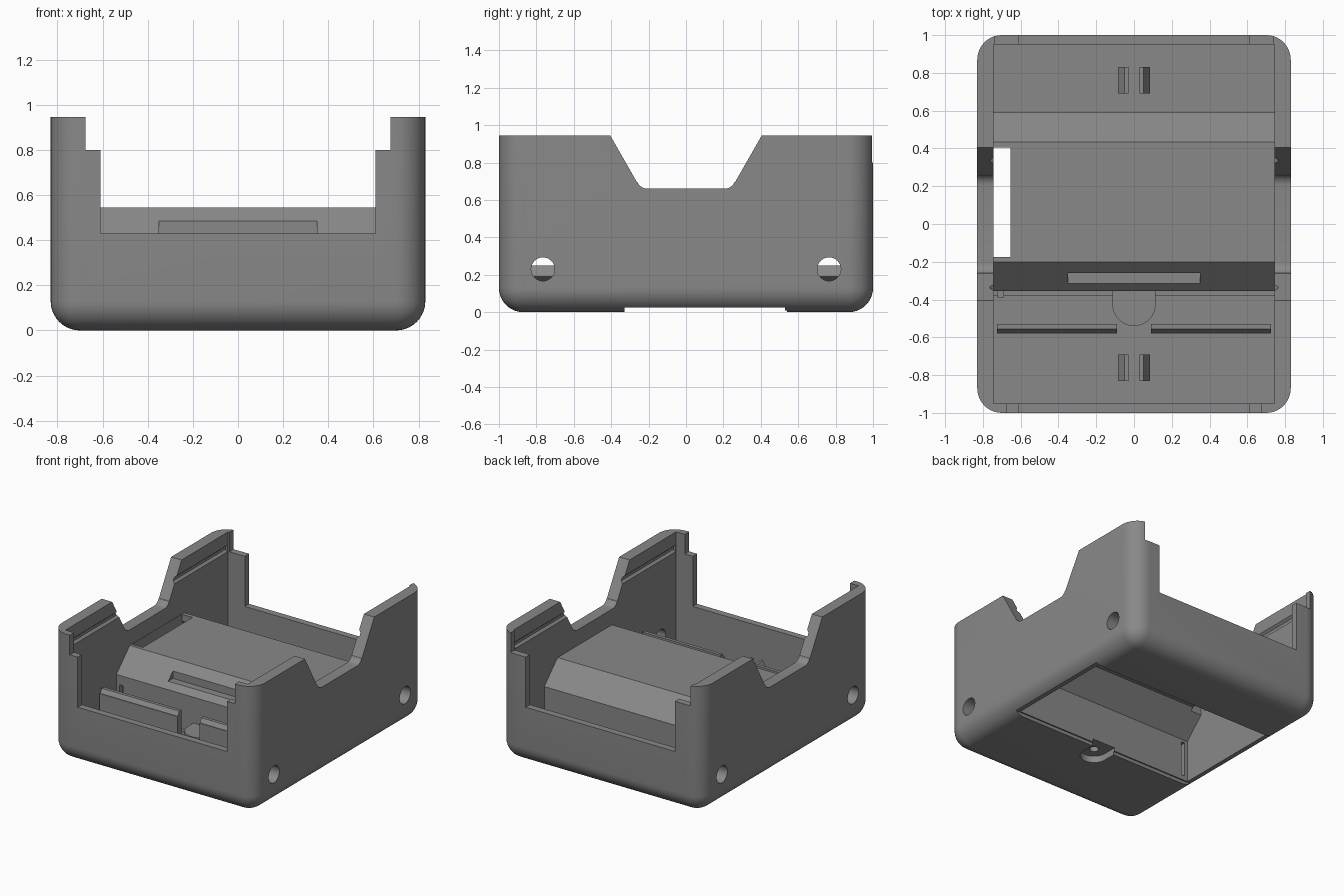
import bpy, bmesh, math

if "Cube" in bpy.data.objects:
    bpy.data.objects.remove(bpy.data.objects["Cube"])

grey = bpy.data.materials.new("mid grey")
grey.diffuse_color = (0.25, 0.25, 0.25, 1)
grey.use_nodes = True
grey.node_tree.nodes["Principled BSDF"].inputs["Base Color"].default_value = grey.diffuse_color


def finish(name, bm):
    bmesh.ops.recalc_face_normals(bm, faces=bm.faces)
    me = bpy.data.meshes.new(name)
    bm.to_mesh(me)
    bm.free()
    me.materials.append(grey)
    ob = bpy.data.objects.new(name, me)
    bpy.context.collection.objects.link(ob)
    return ob


def prism(name, pts, a, b, axis="x"):
    """Extrude a closed outline from a to b: (y,z) along x, or (x,z) along y, or (x,y) along z."""
    put = {"x": lambda p, t: (t, p[0], p[1]),
           "y": lambda p, t: (p[0], t, p[1]),
           "z": lambda p, t: (p[0], p[1], t)}[axis]
    bm = bmesh.new()
    lo = [bm.verts.new(put(p, a)) for p in pts]
    hi = [bm.verts.new(put(p, b)) for p in pts]
    bm.faces.new(lo)
    bm.faces.new(hi)
    for i in range(len(pts)):
        j = (i + 1) % len(pts)
        bm.faces.new((lo[i], lo[j], hi[j], hi[i]))
    return finish(name, bm)


def box(name, x, y, z):
    return prism(name, [(x[0], y[0]), (x[1], y[0]), (x[1], y[1]), (x[0], y[1])], z[0], z[1], "z")


def arc(cx, cy, r, a0, a1, n):
    return [(cx + r * math.cos(math.radians(a0 + (a1 - a0) * i / n)),
             cy + r * math.sin(math.radians(a0 + (a1 - a0) * i / n))) for i in range(n + 1)]


def combine(target, tool, op):
    mod = target.modifiers.new(op, "BOOLEAN")
    mod.operation, mod.object, mod.solver = op, tool, "EXACT"
    bpy.context.view_layer.objects.active = target
    bpy.ops.object.modifier_apply(modifier=mod.name)
    bpy.data.objects.remove(tool, do_unlink=True)


# Outer case: block with rounded uprights and rounded bottom edges
case = box("case_body", (-.83, .83), (-1, 1), (0, .945))
bm = bmesh.new()
bm.from_mesh(case.data)
edges = [e for e in bm.edges if min(v.co.z for v in e.verts) < .01]
bmesh.ops.bevel(bm, geom=edges, offset=.13, segments=10, profile=.5, affect="EDGES")
bm.to_mesh(case.data)
bm.free()


def cut(tool):
    combine(case, tool, "DIFFERENCE")


def add(tool):
    combine(case, tool, "UNION")


# Main cavity
cut(box("cavity", (-.745, .745), (-.95, .95), (.08, 1.2)))

# Raised battery housing, floor step and screw boss
add(prism("housing", [(-.355, .05), (-.355, .39), (-.2, .545), (.435, .545), (.59, .39), (.59, .05)], -.76, .76))
add(box("floor_step", (-.755, .755), (-.38, -.3), (.05, .13)))
boss = [(.115, -.34)] + arc(0, -.425, .115, 0, -180, 16) + [(-.115, -.34)]
add(prism("screw_boss", boss, .05, .2, "z"))

# Board ribs with a chamfered front top edge
rib = [(-.58, .06), (-.58, .34), (-.575, .34), (-.555, .37), (-.53, .37), (-.53, .06)]
for a, b in ((-.725, -.09), (.09, .725)):
    add(prism("board_rib", rib, a, b))

# Pairs of clip hooks on the floor
for y in (-.76, .76):
    for s in (-1, 1):
        hook = [(s * .03, .06), (s * .03, .25), (s * .05, .25), (s * .085, .19), (s * .05, .17), (s * .05, .06)]
        add(prism("clip_hook", hook, y - .07, y + .07, "y"))

# Battery compartment, open below, with a shallow seat for its cover
cut(prism("compartment", [(-.32, -.1), (-.32, .34), (-.155, .505), (.395, .505), (.54, .36), (.54, -.1)], -.744, .744))
cut(box("cover_seat", (-1, 1), (-.33, .53), (-.1, .025)))

# Screw recess in the underside
tab = [(.095, -.3)] + arc(0, -.425, .095, 0, -180, 16) + [(-.095, -.3)]
cut(prism("tab_recess", tab, -.1, .05, "z"))
cut(prism("screw_hole", arc(0, -.425, .032, 0, 345, 23), 0, .16, "z"))

# Housing slots: cable slot in the top, ledge in the slope, wire slot in the wall
cut(box("cable_slot", (-.743, -.655), (-.175, .405), (.45, .6)))
cut(box("slope_ledge", (-.35, .35), (-.36, -.26), (.43, .485)))
cut(box("wire_slot", (-.72, -.69), (-.39, -.3), (.06, .32)))

# End wall openings, stepped wider near the top
for s, w, z in ((-1, .675, .8), (1, .735, .8)):
    step = [(-.61, .43), (.61, .43), (.61, z), (w, z), (w, 1.1), (-w, 1.1), (-w, z), (-.61, z)]
    cut(prism("end_opening", step, s * .94, s * 1.1, "y"))

# Lid grooves along the inside of the side walls
for s in (-1, 1):
    groove = [(s * .73, .80), (s * .745, .80), (s * .762, .815), (s * .762, .835), (s * .745, .85), (s * .73, .85)]
    cut(prism("lid_groove", groove, -.94, .94, "y"))

# Side dips with rounded lower corners
dip = ([(-.494, 1.1), (-.405, .945), (-.262, .695)] + arc(-.205, .72, .06, 205, 270, 6)
       + arc(.205, .72, .06, -90, -25, 6) + [(.262, .695), (.405, .945), (.494, 1.1)])
cut(prism("side_dip", dip, -1, 1))

# Round holes through the side walls
for y in (-.765, .765):
    for s in (-1, 1):
        cut(prism("side_hole", arc(y, .23, .063, 0, 348.75, 31), s * .735, s * 1))

# Smooth rounded edges, keep the rest crisp
bpy.ops.object.select_all(action="DESELECT")
case.select_set(True)
bpy.context.view_layer.objects.active = case
bpy.ops.object.shade_smooth_by_angle(angle=math.radians(25))
